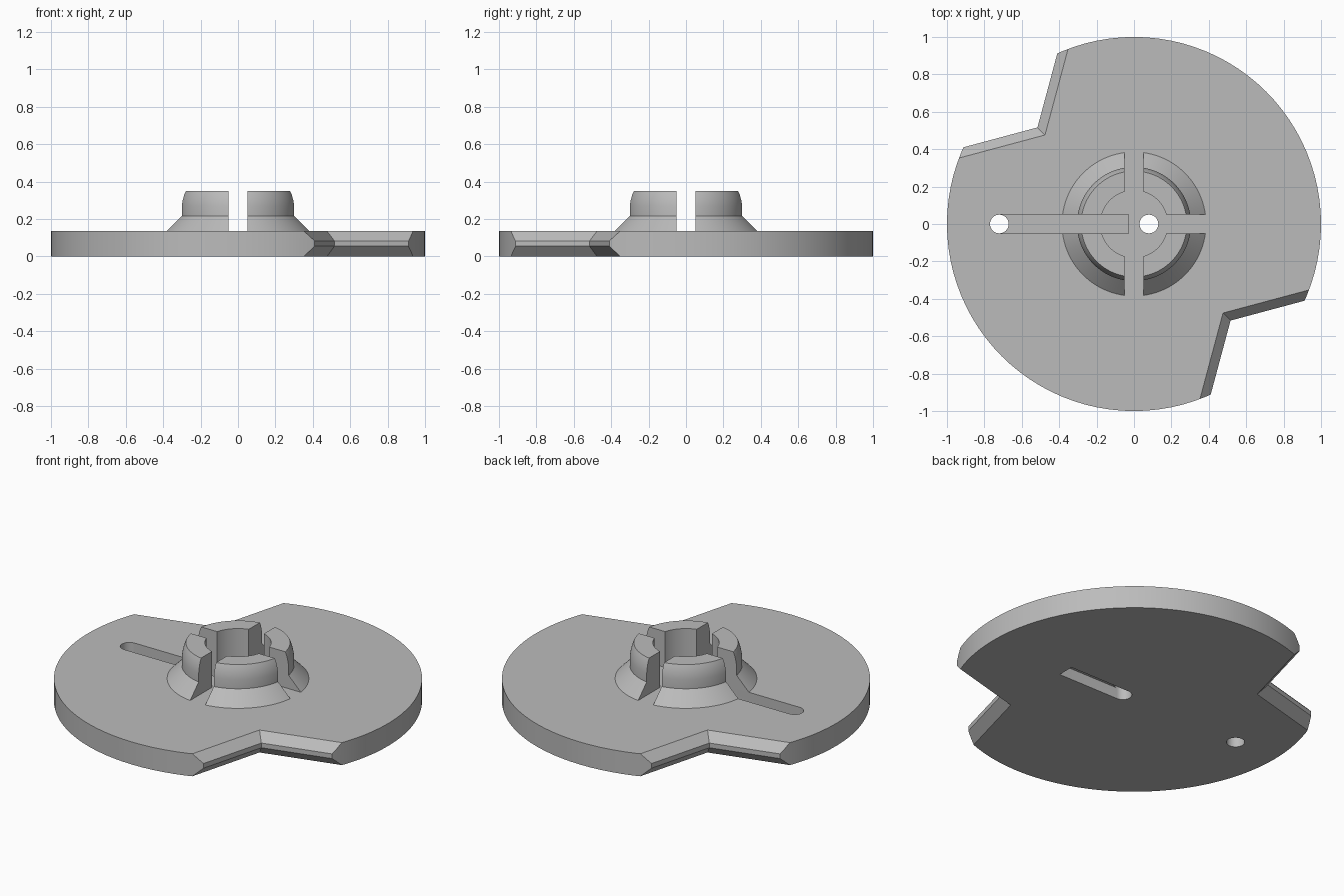
import bpy, bmesh
from math import sin, cos, pi, radians
from mathutils import Vector

if "Cube" in bpy.data.objects:
    bpy.data.objects.remove(bpy.data.objects["Cube"], do_unlink=True)

THICK = 0.135     # plate thickness
SLOT = 0.1        # width of all slots and holes
CORD_IN, CORD_OUT = -0.72, 0.08   # x of the two through holes

grey = bpy.data.materials.new("plain_grey")
grey.use_nodes = True
grey.diffuse_color = (0.5, 0.5, 0.5, 1)
grey.node_tree.nodes["Principled BSDF"].inputs["Base Color"].default_value = (0.5, 0.5, 0.5, 1)


def finish(name, bm):
    bmesh.ops.recalc_face_normals(bm, faces=bm.faces)
    mesh = bpy.data.meshes.new(name)
    bm.to_mesh(mesh)
    bm.free()
    mesh.materials.append(grey)
    obj = bpy.data.objects.new(name, mesh)
    bpy.context.collection.objects.link(obj)
    return obj


def loft(name, rings, closed=False):
    """Skin a stack of matching rings; cap the ends unless it closes on itself."""
    bm = bmesh.new()
    loops = [[bm.verts.new(p) for p in ring] for ring in rings]
    pairs = list(zip(loops, loops[1:]))
    if closed:
        pairs.append((loops[-1], loops[0]))
    else:
        bm.faces.new(loops[0])
        bm.faces.new(loops[-1])
    n = len(loops[0])
    for a, b in pairs:
        for i in range(n):
            j = (i + 1) % n
            bm.faces.new((a[i], a[j], b[j], b[i]))
    return finish(name, bm)


def ring(r, z, n=96, x=0):
    return [(x + r * cos(2 * pi * i / n), r * sin(2 * pi * i / n), z) for i in range(n)]


def box(name, x0, x1, y0, y1, z0, z1):
    corners = ((x0, y0), (x1, y0), (x1, y1), (x0, y1))
    return loft(name, [[(x, y, z) for x, y in corners] for z in (z0, z1)])


def cut(target, cutter):
    cutter.hide_render = True
    mod = target.modifiers.new("cut", 'BOOLEAN')
    mod.operation = 'DIFFERENCE'
    mod.solver = 'EXACT'
    mod.object = cutter
    bpy.context.view_layer.objects.active = target
    bpy.ops.object.modifier_apply(modifier=mod.name)
    bpy.data.objects.remove(cutter, do_unlink=True)


def smooth(obj):
    bpy.ops.object.select_all(action='DESELECT')
    obj.select_set(True)
    bpy.context.view_layer.objects.active = obj
    bpy.ops.object.shade_smooth_by_angle(angle=radians(20))


def notch_ring(middle, corner, z):
    """Triangle opening outward along the given diagonal."""
    tip = Vector((cos(middle), sin(middle), 0)) * corner + Vector((0, 0, z))
    arms = [Vector((cos(a), sin(a), 0)) for a in (middle - pi / 3, middle + pi / 3)]
    return [tip, tip + arms[0], tip + arms[1]]


# Round base plate
plate = loft("base_plate", [ring(1, 0), ring(1, THICK)])

# Two opposite notches with a chamfered lip above and below
for middle in (radians(135), radians(315)):
    levels = ((0.651, -0.02), (0.73, 0.055), (0.73, 0.083), (0.651, 0.155))
    cut(plate, loft("notch", [notch_ring(middle, c, z) for c, z in levels]))

# Cord channel on top, cord channel underneath, and a through hole in each
half = SLOT / 2
cut(plate, box("top_channel", CORD_IN, -0.03, -half, half, 0.068, 0.3))
cut(plate, box("bottom_channel", CORD_OUT, 0.485, -half, half, -0.1, 0.066))
for x in (CORD_IN, CORD_OUT):
    cut(plate, loft("hole", [ring(half, z, 32, x) for z in (-0.2, 0.3)]))
smooth(plate)

# Flared, hollow hub split into four prongs by crossing slots
profile = [(0.18, THICK), (0.385, THICK), (0.305, 0.215), (0.305, 0.27),
           (0.3, 0.3), (0.292, 0.33), (0.283, 0.35), (0.18, 0.35)]
hub = loft("split_hub", [ring(r, z) for r, z in profile], closed=True)
cut(hub, box("slot_x", -0.5, 0.5, -half, half, 0, 0.5))
cut(hub, box("slot_y", -half, half, -0.5, 0.5, 0, 0.5))
smooth(hub)
